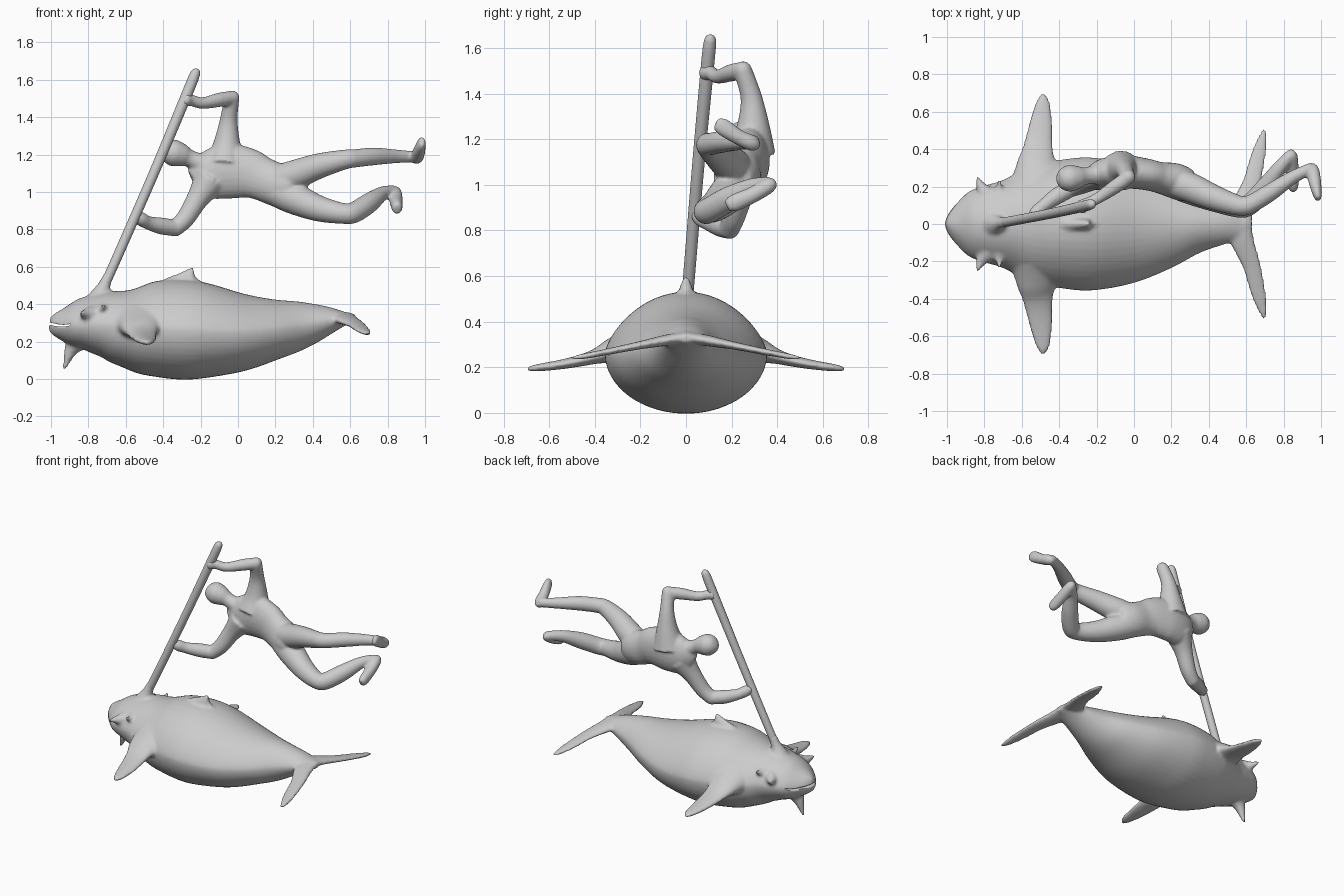
import bpy, bmesh, math
from mathutils import Vector

X, Y = Vector((1, 0, 0)), Vector((0, 1, 0))


def spline(p0, p1, p2, p3, t):
    return [0.5 * (2 * b + (c - a) * t + (2 * a - 5 * b + 4 * c - d) * t * t
                   + (3 * b - a - 3 * c + d) * t ** 3) for a, b, c, d in zip(p0, p1, p2, p3)]


def loft(bm, secs, ref=Y, steps=5, sides=24, crest=1):
    """Closed tube through (x, y, z, radius along ref, other radius); crest > 1 narrows the upper half."""
    s = [tuple(p) if len(p) == 5 else (*p, p[3]) for p in secs]
    n = len(s)
    pts = [spline(s[max(i - 1, 0)], s[i], s[i + 1], s[min(i + 2, n - 1)], k / steps)
           for i in range(n - 1) for k in range(steps)] + [list(s[-1])]
    rings = []
    for i, p in enumerate(pts):
        t = (Vector(pts[min(i + 1, len(pts) - 1)][:3]) - Vector(pts[max(i - 1, 0)][:3])).normalized()
        u = (ref - t * ref.dot(t)).normalized()
        v = t.cross(u)
        a, b = max(p[3], .004), max(p[4], .004)
        ring = []
        for k in range(sides):
            c, d = math.cos(2 * math.pi * k / sides), math.sin(2 * math.pi * k / sides)
            if d > 0:
                d = d ** crest
            ring.append(bm.verts.new(Vector(p[:3]) + u * a * c + v * b * d))
        rings.append(ring)
    for r0, r1 in zip(rings, rings[1:]):
        for k in range(sides):
            j = (k + 1) % sides
            bm.faces.new((r0[k], r0[j], r1[j], r1[k]))
    bm.faces.new(rings[0][::-1])
    bm.faces.new(rings[-1])


def ball(bm, c, r):
    loft(bm, [(c[0] + r * math.cos(q), c[1], c[2], r * math.sin(q))
              for q in (math.pi * k / 8 for k in range(9))], Y, 2, 16)


def finish(name, bm, voxel=0, smooth=4):
    bmesh.ops.recalc_face_normals(bm, faces=bm.faces)
    me = bpy.data.meshes.new(name)
    bm.to_mesh(me)
    bm.free()
    for f in me.polygons:
        f.use_smooth = True
    ob = bpy.data.objects.new(name, me)
    bpy.context.collection.objects.link(ob)
    if voxel:
        m = ob.modifiers.new("fuse", 'REMESH')
        m.mode, m.voxel_size, m.use_smooth_shade = 'VOXEL', voxel, True
        m = ob.modifiers.new("soften", 'SMOOTH')
        m.factor, m.iterations = 0.5, smooth
    return ob


# Whale: (x, half width, bottom z, top z)
bm = bmesh.new()
hull = [(-1.008, .02, .26, .33), (-.985, .065, .235, .35), (-.94, .12, .205, .375),
        (-.88, .175, .17, .41), (-.8, .205, .145, .445), (-.7, .235, .11, .47),
        (-.6, .285, .065, .48), (-.5, .32, .022, .505), (-.38, .345, .003, .53),
        (-.22, .355, -.002, .522), (0, .315, .035, .465), (.2, .235, .105, .428),
        (.35, .155, .165, .415), (.48, .11, .235, .39), (.57, .085, .285, .36), (.63, .03, .31, .345)]
loft(bm, [(x, 0, (b + t) / 2, w, (t - b) / 2) for x, w, b, t in hull], Y, 5, 48, 1.4)
# Dorsal fin
loft(bm, [(-.45, 0, .48, .02, .02), (-.38, 0, .48, .045, .06), (-.31, 0, .48, .045, .088),
          (-.25, 0, .48, .035, .117), (-.237, 0, .48, .03, .112), (-.226, 0, .48, .03, .065),
          (-.17, 0, .48, .02, .03)], Y, 5, 32, 1.3)
# Flared root of the pole
loft(bm, [(-.75, 0, .38, .1), (-.735, 0, .44, .062), (-.715, .004, .5, .034), (-.69, .01, .56, .026)], Y)
# Chin barb
loft(bm, [(-.86, 0, .2, .06), (-.895, 0, .15, .035), (-.93, 0, .05, .008)], X)
for s in (1, -1):
    # Pectoral fin
    loft(bm, [(-.51, s * .22, .285, .16, .11), (-.52, s * .32, .272, .11, .06), (-.515, s * .39, .25, .085, .035),
              (-.508, s * .46, .23, .072, .026), (-.497, s * .55, .212, .06, .021),
              (-.487, s * .65, .198, .038, .016), (-.485, s * .695, .193, .012, .01)], X)
    # Tail fluke
    loft(bm, [(.55, 0, .332, .08, .028), (.582, s * .1, .316, .063, .024), (.628, s * .22, .293, .05, .017),
              (.662, s * .36, .265, .042, .014), (.685, s * .45, .248, .028, .012),
              (.697, s * .505, .24, .01, .008)], X)
    # Brow spikes
    loft(bm, [(-.79, s * .16, .34, .05), (-.82, s * .205, .345, .026), (-.84, s * .255, .355, .007)], X)
    loft(bm, [(-.72, s * .16, .36, .05), (-.72, s * .195, .375, .022), (-.72, s * .235, .395, .007)], X)
whale = finish("whale", bm, .011)

# Mouth slit
bm = bmesh.new()
loft(bm, [(-1.05, 0, .305, .3, .007), (-.95, 0, .285, .3, .006), (-.895, 0, .29, .3, .004)], Y)
cutter = finish("mouth_cutter", bm)
cutter.hide_render = True
cutter.hide_set(True)
m = whale.modifiers.new("mouth", 'BOOLEAN')
m.operation, m.object = 'DIFFERENCE', cutter

# Pole
bm = bmesh.new()
loft(bm, [(-.72, .004, .49, .026), (-.66, .015, .62, .026),
          (-.45, .055, 1.1, .027), (-.27, .095, 1.53, .029), (-.232, .105, 1.625, .027),
          (-.22, .108, 1.65, .018), (-.217, .109, 1.658, .006)], Y)
finish("pole", bm)

# Rider
bm = bmesh.new()
# Head and neck
loft(bm, [(-.412, .235, 1.225, .012), (-.395, .237, 1.22, .048), (-.35, .243, 1.21, .071),
          (-.3, .25, 1.195, .062), (-.25, .258, 1.175, .046), (-.15, .27, 1.13, .065)])
# Torso
loft(bm, [(-.235, .26, 1.05, .035, .075), (-.17, .272, 1.08, .075, .125), (-.06, .28, 1.11, .088, .147),
          (.05, .268, 1.1, .085, .135), (.13, .25, 1.07, .083, .117), (.22, .23, 1.035, .095, .115),
          (.29, .2, 1.03, .085, .1), (.325, .19, 1.03, .04, .06)])
# Raised arm
loft(bm, [(-.07, .285, 1.15, .11), (-.06, .295, 1.25, .075), (-.05, .287, 1.38, .048), (-.034, .25, 1.5, .041)])
ball(bm, (-.032, .25, 1.503), .04)
loft(bm, [(-.03, .25, 1.503, .038), (-.1, .2, 1.492, .038), (-.19, .14, 1.475, .031), (-.25, .11, 1.49, .031),
          (-.285, .09, 1.495, .038), (-.3, .085, 1.5, .015)])
# Lowered arm
loft(bm, [(-.15, .265, 1.06, .09), (-.215, .24, .965, .06), (-.28, .21, .86, .05), (-.335, .19, .807, .045)])
ball(bm, (-.335, .19, .807), .045)
loft(bm, [(-.335, .19, .807, .044), (-.41, .15, .818, .045), (-.48, .1, .835, .036), (-.525, .06, .86, .036),
          (-.555, .04, .885, .015)])
# Upper leg
loft(bm, [(.2, .23, 1.06, .08), (.3, .195, 1.09, .08), (.43, .14, 1.138, .068), (.57, .097, 1.173, .053),
          (.63, .11, 1.18, .049), (.73, .17, 1.19, .047), (.85, .25, 1.19, .036), (.95, .3, 1.187, .03)])
# Lower leg
loft(bm, [(.2, .23, 1.01, .085), (.3, .19, .965, .085), (.43, .135, .912, .07), (.56, .09, .885, .056),
          (.62, .105, .89, .056), (.7, .19, .94, .054), (.77, .29, .99, .039), (.835, .365, 1.005, .031)])
# Feet
for foot in ([(.945, .32, 1.165, .015), (.955, .29, 1.182, .034), (.966, .23, 1.21, .034, .034),
              (.98, .16, 1.255, .024, .038), (.986, .13, 1.27, .014, .025)],
             [(.838, .395, 1.012, .015), (.84, .365, .998, .034), (.845, .29, .955, .036, .036),
              (.85, .21, .92, .03, .038), (.852, .18, .905, .02, .025)]):
    loft(bm, foot, X)
finish("rider", bm, .009, 4)
